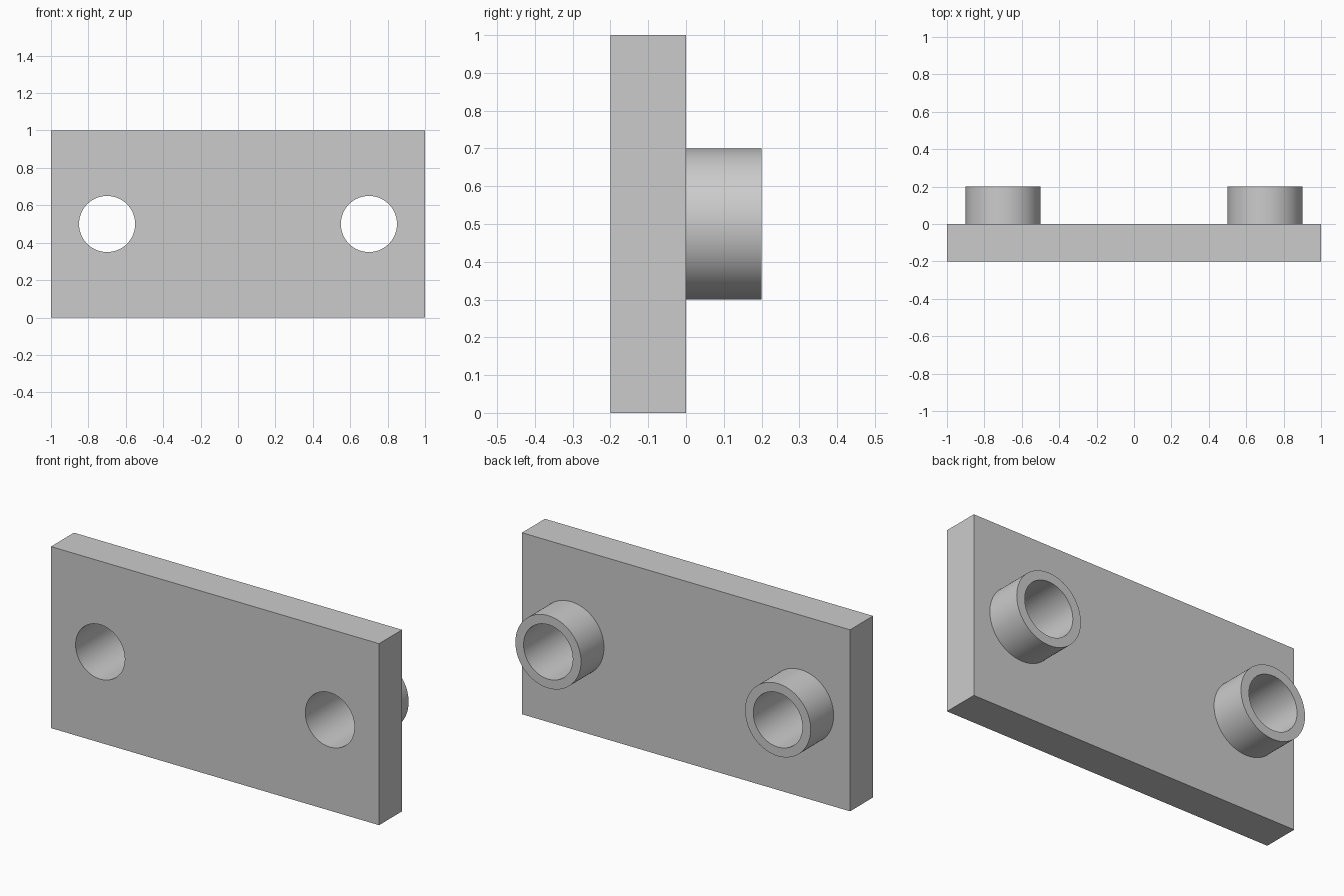
import bpy
from math import radians

default = bpy.data.objects.get("Cube")
if default:
    bpy.data.objects.remove(default, do_unlink=True)

# Dimensions
WIDTH, THICK, HEIGHT = 2.0, 0.2, 1.0
BOSS_X, BOSS_Z = 0.7, HEIGHT / 2
BOSS_RADIUS, HOLE_RADIUS = 0.2, 0.15
BOSS_LENGTH = 0.2
SEGMENTS = 96

# Single grey material
grey = bpy.data.materials.new("plain_grey")
grey.use_nodes = True
colour = (0.6, 0.6, 0.6, 1.0)
grey.diffuse_color = colour
grey.node_tree.nodes["Principled BSDF"].inputs["Base Color"].default_value = colour


def rod(name, x, radius, y_start, y_end):
    """Cylinder running along y at the boss height."""
    bpy.ops.mesh.primitive_cylinder_add(
        vertices=SEGMENTS, radius=radius, depth=y_end - y_start,
        location=(x, (y_start + y_end) / 2, BOSS_Z), rotation=(radians(90), 0, 0))
    obj = bpy.context.object
    obj.name = name
    obj.data.materials.append(grey)
    return obj


def combine(target, tool, operation):
    """Apply a boolean to the target and remove the tool."""
    mod = target.modifiers.new(operation.lower(), "BOOLEAN")
    mod.operation = operation
    mod.solver = "EXACT"
    mod.object = tool
    bpy.context.view_layer.objects.active = target
    bpy.ops.object.modifier_apply(modifier=mod.name)
    bpy.data.objects.remove(tool, do_unlink=True)


# Flat rectangular plate
bpy.ops.mesh.primitive_cube_add(size=1, location=(0, -THICK / 2, HEIGHT / 2))
plate = bpy.context.object
plate.name = "mounting_plate"
plate.scale = (WIDTH, THICK, HEIGHT)
bpy.ops.object.transform_apply(location=False, rotation=False, scale=True)
plate.data.materials.append(grey)

# Rear tubular bosses with through holes
for side, x in (("right", -BOSS_X), ("left", BOSS_X)):
    combine(plate, rod(side + "_boss", x, BOSS_RADIUS, -THICK / 2, BOSS_LENGTH), "UNION")
    combine(plate, rod(side + "_bore", x, HOLE_RADIUS, -THICK * 2, BOSS_LENGTH * 2), "DIFFERENCE")

# Smooth round walls, crisp edges
bpy.ops.object.select_all(action="DESELECT")
plate.select_set(True)
bpy.context.view_layer.objects.active = plate
bpy.ops.object.shade_smooth_by_angle(angle=radians(30))
